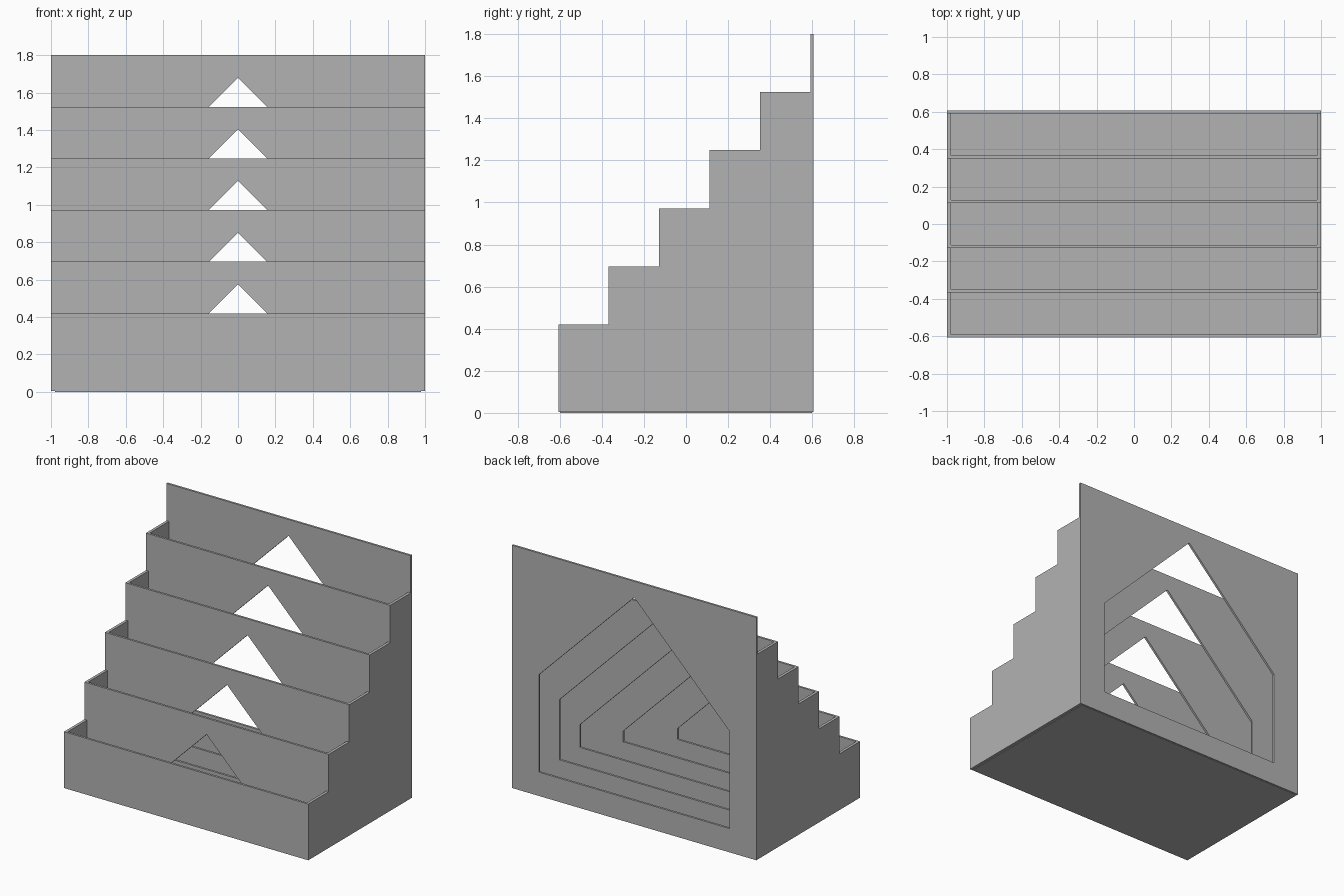
import bpy, bmesh
from mathutils import Vector

cube = bpy.data.objects.get("Cube")
if cube:
    bpy.data.objects.remove(cube, do_unlink=True)

# Overall sizes
TIERS = 5
PITCH, RISE = 0.2395, 0.276
THICK, SIDE = 0.016, 0.021
FRONT_Y, FRONT_TOP = -0.607, 0.42
FOOT = 0.004          # walls start just above the base plate's underside
SILL, EAVE_MIN, HALF_MAX = 0.18, 0.26, 0.78

grey = bpy.data.materials.new("plain_grey")
grey.use_nodes = True
colour = (0.45, 0.45, 0.45, 1)
grey.diffuse_color = colour
grey.node_tree.nodes["Principled BSDF"].inputs["Base Color"].default_value = colour


def finish(bm, name):
    bmesh.ops.recalc_face_normals(bm, faces=bm.faces)
    mesh = bpy.data.meshes.new(name)
    bm.to_mesh(mesh)
    bm.free()
    mesh.materials.append(grey)
    obj = bpy.data.objects.new(name, mesh)
    bpy.context.collection.objects.link(obj)
    return obj


def box(name, low, high):
    bm = bmesh.new()
    bmesh.ops.create_cube(bm, size=1)
    low, high = Vector(low), Vector(high)
    for v in bm.verts:
        v.co = (low + high) / 2 + v.co * (high - low)
    return finish(bm, name)


def panel(name, y, outlines):
    """Upright sheet from (x, z) outlines; any second outline is a hole."""
    bm = bmesh.new()
    edges = []
    for outline in outlines:
        verts = [bm.verts.new((x, y, z)) for x, z in outline]
        for a, b in zip(verts, verts[1:] + verts[:1]):
            edges.append(bm.edges.new((a, b)))
    bmesh.ops.triangle_fill(bm, edges=edges, use_beauty=True, use_dissolve=False,
                            normal=(0, -1, 0))
    result = bmesh.ops.extrude_face_region(bm, geom=bm.faces[:], use_keep_orig=True)
    moved = [g for g in result["geom"] if isinstance(g, bmesh.types.BMVert)]
    bmesh.ops.translate(bm, verts=moved, vec=(0, THICK, 0))
    return finish(bm, name)


def house_hole(top):
    """Gabled opening with 45 degree slopes, narrower in the low panels."""
    apex = top - 0.12
    half = min(HALF_MAX, apex - EAVE_MIN)
    eave = apex - half
    return [(-half, SILL), (half, SILL), (half, eave), (0, apex), (-half, eave)]


# Upright panels, rising towards the back; the front one is solid
for i in range(TIERS + 1):
    y = FRONT_Y + i * PITCH
    top = FRONT_TOP + i * RISE
    outlines = [[(-1, FOOT), (1, FOOT), (1, top), (-1, top)]]
    if i:
        outlines.append(house_hole(top))
    name = "front_panel" if i == 0 else "back_panel" if i == TIERS else f"divider_panel_{i}"
    panel(name, y, outlines)

    # Side walls closing the bay behind this panel
    if i < TIERS:
        for side, x in (("right", -1), ("left", 1 - SIDE)):
            box(f"{side}_wall_{i + 1}", (x, y + THICK, FOOT), (x + SIDE, y + PITCH, top))

# Base plate closing the underside
box("base_plate", (SIDE - 1, FRONT_Y + THICK / 2, 0), (1 - SIDE, -FRONT_Y - THICK / 2, 0.02))
